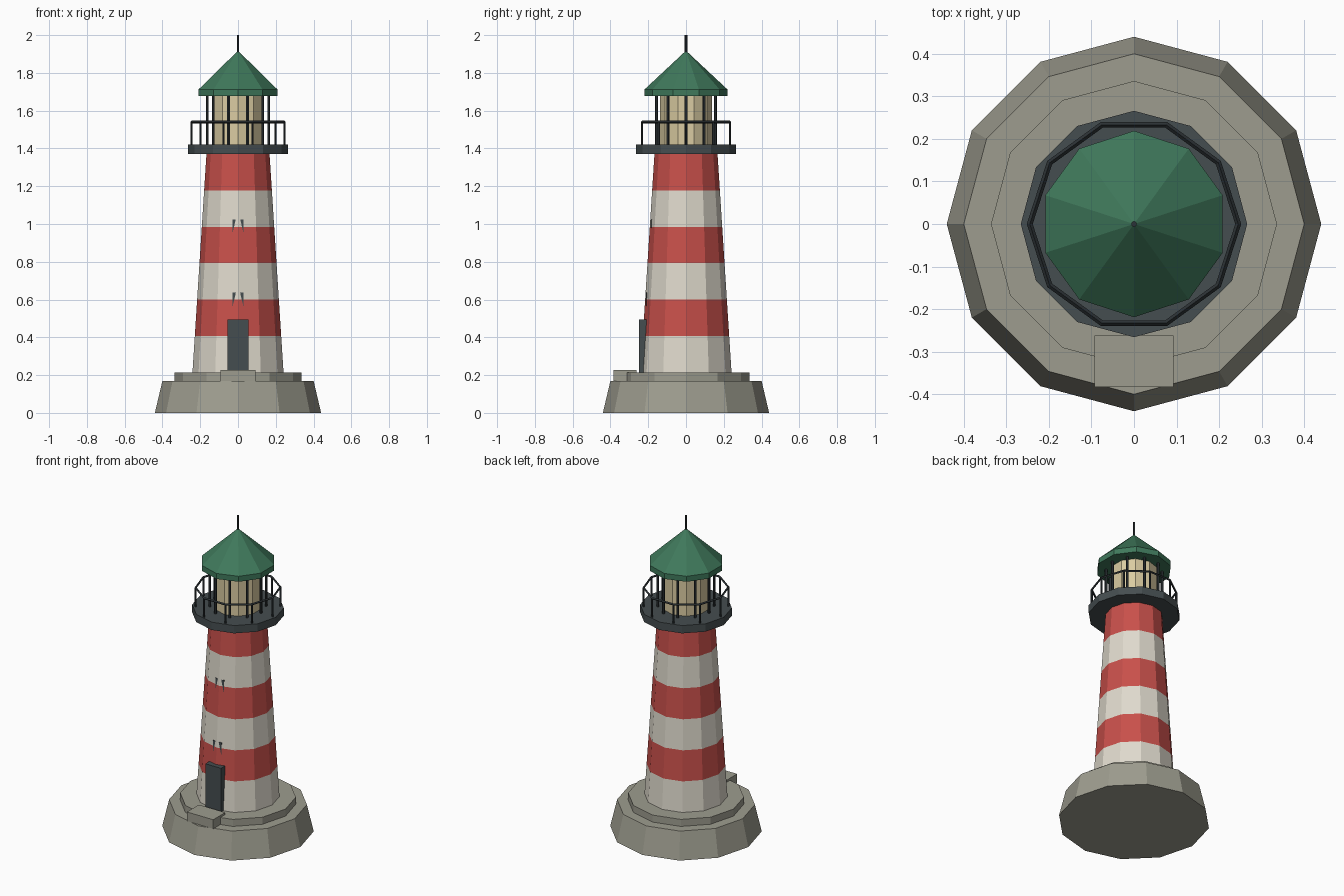
import bpy, bmesh, math
from mathutils import Vector

if "Cube" in bpy.data.objects:
    bpy.data.objects.remove(bpy.data.objects["Cube"])


def mat(name, r, g, b):
    m = bpy.data.materials.new(name)
    m.diffuse_color = (r, g, b, 1)
    m.use_nodes = True
    m.node_tree.nodes["Principled BSDF"].inputs["Base Color"].default_value = m.diffuse_color
    return m


STONE = mat("stone", 0.34, 0.335, 0.275)
WHITE = mat("white paint", 0.74, 0.70, 0.61)
RED = mat("red paint", 0.58, 0.08, 0.07)
SLATE = mat("slate", 0.06, 0.075, 0.08)
IRON = mat("dark iron", 0.025, 0.032, 0.036)
GLASS = mat("lamp glass", 0.70, 0.60, 0.36)
GREEN = mat("green roof", 0.05, 0.19, 0.105)


def finish(name, bm, *mats):
    bmesh.ops.recalc_face_normals(bm, faces=bm.faces)
    me = bpy.data.meshes.new(name)
    bm.to_mesh(me)
    bm.free()
    for m in mats:
        me.materials.append(m)
    ob = bpy.data.objects.new(name, me)
    bpy.context.collection.objects.link(ob)
    return ob


def add_lathe(bm, profile, n, center=(0, 0)):
    """Closed n-sided solid through (radius, z) rings, one vertex facing +y."""
    rings = []
    for r, z in profile:
        angs = [math.pi / 2 + 2 * math.pi * i / n for i in range(n)]
        rings.append([bm.verts.new((center[0] + r * math.cos(a),
                                    center[1] + r * math.sin(a), z)) for a in angs])
    for a, b in zip(rings, rings[1:]):
        for i in range(n):
            j = (i + 1) % n
            bm.faces.new((a[i], a[j], b[j], b[i]))
    bm.faces.new(rings[0][::-1])
    bm.faces.new(rings[-1])


def lathe(name, profile, n, *mats):
    bm = bmesh.new()
    add_lathe(bm, profile, n)
    return finish(name, bm, *mats)


def box(name, lo, hi, m):
    bm = bmesh.new()
    bmesh.ops.create_cube(bm, size=1)
    for v in bm.verts:
        v.co = Vector([(a + b) / 2 + c * (b - a) for a, b, c in zip(lo, hi, v.co)])
    return finish(name, bm, m)


def posts(name, count, ring_r, r, z0, z1, m):
    bm = bmesh.new()
    for i in range(count):
        a = 2 * math.pi * i / count
        add_lathe(bm, [(r, z0), (r, z1)], 6, (ring_r * math.cos(a), ring_r * math.sin(a)))
    return finish(name, bm, m)


# stone base and front step
lathe("base", [(0.44, 0), (0.40, 0.17)], 12, STONE)
lathe("plinth", [(0.336, 0.17), (0.336, 0.215)], 12, STONE)
box("step", (-0.093, -0.383, 0.17), (0.093, -0.262, 0.228), STONE)

# striped tower
Z0, Z1, R0, R1, BANDS = 0.215, 1.37, 0.241, 0.167, 6
tower = lathe("tower", [(R0 + (R1 - R0) * i / BANDS, Z0 + (Z1 - Z0) * i / BANDS)
                        for i in range(BANDS + 1)], 12, WHITE, RED)
for p in tower.data.polygons:
    band = int((p.center.z - Z0) / (Z1 - Z0) * BANDS)
    p.material_index = min(band, BANDS - 1) % 2

# door and windows, set into the tower front
box("door", (-0.055, -0.25, 0.215), (0.055, -0.19, 0.495), SLATE)
box("lower_window", (-0.03, -0.211, 0.55), (0.03, -0.16, 0.637), SLATE)
box("upper_window", (-0.03, -0.186, 0.945), (0.03, -0.14, 1.025), SLATE)

# gallery deck and railing
lathe("gallery", [(0.266, 1.37), (0.266, 1.42)], 12, SLATE)
posts("railing_posts", 10, 0.245, 0.006, 1.42, 1.54, IRON)
bm = bmesh.new()
rings = []
for i in range(10):
    a = 2 * math.pi * i / 10
    rings.append([bm.verts.new(((0.245 + dr) * math.cos(a), (0.245 + dr) * math.sin(a), 1.54 + dz))
                  for dr, dz in ((0.007, 0), (0, 0.007), (-0.007, 0), (0, -0.007))])
for i in range(10):
    a, b = rings[i], rings[(i + 1) % 10]
    for k in range(4):
        l = (k + 1) % 4
        bm.faces.new((a[k], b[k], b[l], a[l]))
finish("handrail", bm, IRON)

# lantern room
lathe("lantern_glass", [(0.138, 1.42), (0.138, 1.68)], 10, GLASS)
posts("lantern_bars", 10, 0.163, 0.008, 1.42, 1.685, IRON)

# roof and finial
lathe("roof", [(0.219, 1.678), (0.219, 1.713), (0.006, 1.912)], 10, GREEN)
lathe("finial", [(0.007, 1.88), (0.007, 2.0)], 6, IRON)
